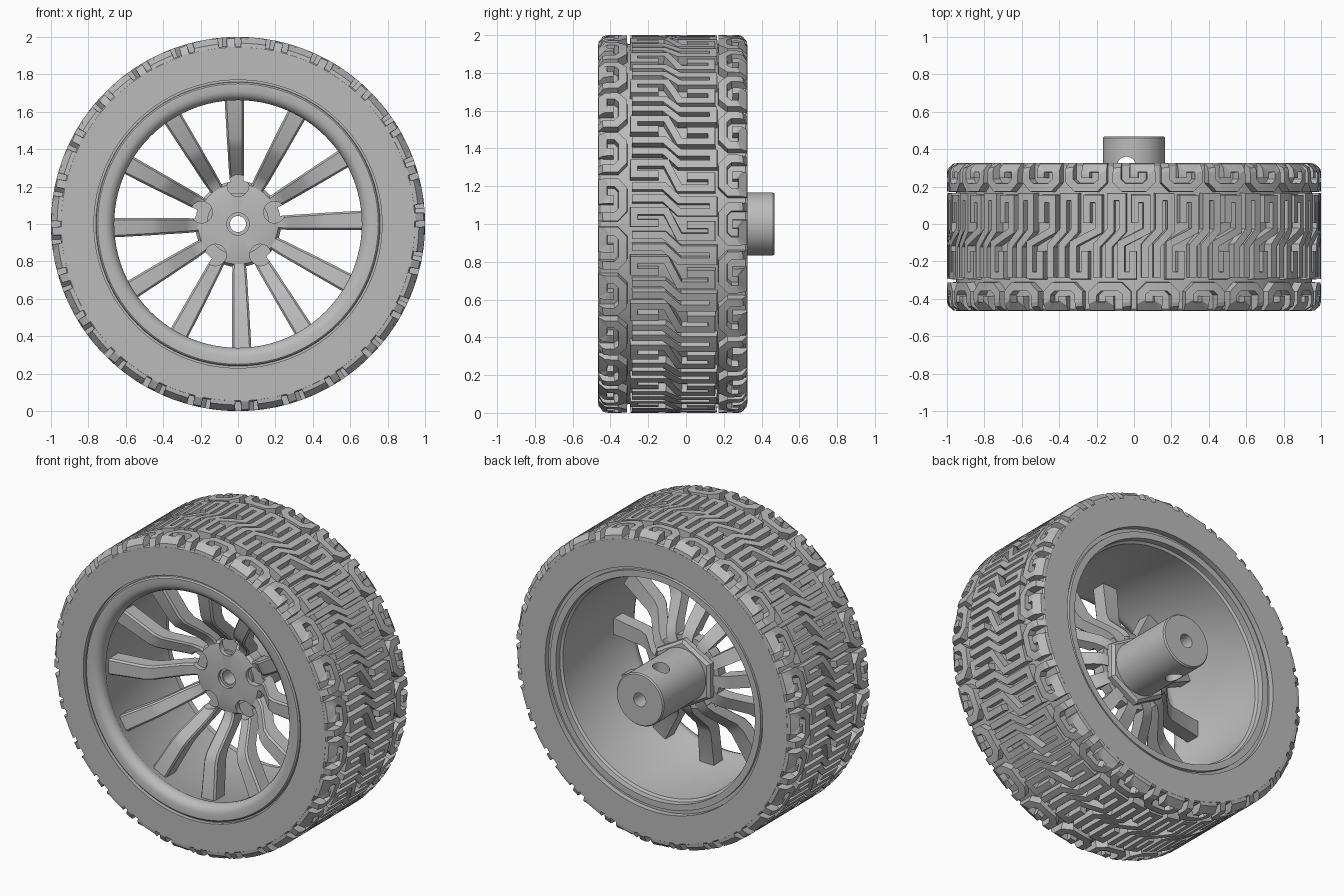
import bpy, bmesh, math
from mathutils import Vector

cube = bpy.data.objects.get("Cube")
if cube:
    bpy.data.objects.remove(cube)

grey = bpy.data.materials.new("plain grey")
grey.use_nodes = True
COLOUR = (0.5, 0.5, 0.5, 1)
grey.diffuse_color = COLOUR
grey.node_tree.nodes["Principled BSDF"].inputs["Base Color"].default_value = COLOUR

TAU = 2 * math.pi
MID = -0.07          # middle of the tyre width
HALF = 0.395         # half the tyre width
PITCHES = 24
STEP = TAU / PITCHES


def polar(r, angle, y):
    """Point around the wheel axis; angle 0 is up, positive towards +x."""
    return Vector((r * math.sin(angle), y, 1 + r * math.cos(angle)))


def finish(name, bm, smooth=None):
    bmesh.ops.recalc_face_normals(bm, faces=bm.faces)
    mesh = bpy.data.meshes.new(name)
    bm.to_mesh(mesh)
    bm.free()
    obj = bpy.data.objects.new(name, mesh)
    bpy.context.collection.objects.link(obj)
    mesh.materials.append(grey)
    if smooth:
        shade(obj, smooth)
    return obj


def activate(obj):
    bpy.ops.object.select_all(action='DESELECT')
    obj.select_set(True)
    bpy.context.view_layer.objects.active = obj


def shade(obj, degrees=30):
    activate(obj)
    bpy.ops.object.shade_smooth_by_angle(angle=math.radians(degrees))


def add_tube(bm, rows, closed):
    """Skin matching rows of points; closed joins last to first, else caps."""
    rings = [[bm.verts.new(p) for p in row] for row in rows]
    pairs = list(zip(rings, rings[1:]))
    if closed:
        pairs.append((rings[-1], rings[0]))
    else:
        bm.faces.new(rings[0])
        bm.faces.new(rings[-1])
    for a, b in pairs:
        for i in range(len(a)):
            j = (i + 1) % len(a)
            bm.faces.new((a[i], a[j], b[j], b[i]))


def lathe(name, profile, segments=96, smooth=30):
    bm = bmesh.new()
    add_tube(bm, [[polar(r, k * TAU / segments, y) for r, y in profile]
                  for k in range(segments)], True)
    return finish(name, bm, smooth)


def cut(obj, cutter):
    mod = obj.modifiers.new("cut", 'BOOLEAN')
    mod.operation = 'DIFFERENCE'
    mod.solver = 'EXACT'
    mod.object = cutter
    activate(obj)
    bpy.ops.object.modifier_apply(modifier=mod.name)


def rods(name, ends, radius, sides=32):
    """Cylinders between pairs of points, used as cutters."""
    bm = bmesh.new()
    for a, b in ends:
        turn = (b - a).to_track_quat('Z', 'Y')
        rim = [turn @ Vector((radius * math.cos(k * TAU / sides),
                              radius * math.sin(k * TAU / sides), 0))
               for k in range(sides)]
        add_tube(bm, [[p + a for p in rim], [p + b for p in rim]], False)
    obj = finish(name, bm)
    obj.hide_render = True
    return obj


# Tyre carcass
front, back = MID - HALF, MID + HALF
lathe("tyre_body", [(0.77, front), (0.945, front), (0.952, front + 0.01),
                    (0.952, back - 0.01), (0.945, back), (0.77, back)], 144)


# Tread: raised bars wrapped round the carcass
def tread_top(y):
    over = abs(y - MID) - (HALF - 0.05)
    return 0.95 + (math.sqrt(max(0.0, 0.0025 - over * over)) if over > 0 else 0.05)


def bar_rows(path, width):
    pts = [Vector(p) for p in path]
    sides = []
    for i, p in enumerate(pts):
        d0 = (p - pts[i - 1]).normalized() if i else None
        d1 = (pts[i + 1] - p).normalized() if i < len(pts) - 1 else None
        d0, d1 = d0 or d1, d1 or d0
        n = Vector((-d0.y - d1.y, d0.x + d1.x)).normalized()
        reach = width / 2 / max(0.5, n.dot(Vector((-d0.y, d0.x))))
        sides.append((p + n * reach, p - n * reach))
    rows = [sides[0]]
    for (a0, b0), (a1, b1) in zip(sides, sides[1:]):
        count = max(1, math.ceil((a1 - a0 + b1 - b0).length / 0.05))
        rows += [(a0.lerp(a1, k / count), b0.lerp(b1, k / count))
                 for k in range(1, count + 1)]
    return rows


def add_bar(bm, path, width, turn):
    rows = []
    for a, b in bar_rows(path, width):
        ta, tb = a.lerp(b, 0.06), b.lerp(a, 0.06)
        rows.append([polar(0.94, turn + a.x, a.y), polar(tread_top(ta.y), turn + ta.x, ta.y),
                     polar(tread_top(tb.y), turn + tb.x, tb.y), polar(0.94, turn + b.x, b.y)])
    add_bar_rows = [[p for p in row] for row in rows]
    add_tube(bm, add_bar_rows, False)


def flip(path):
    return [(-u, -v) for u, v in path]


# Paths are (around, across) from the tyre middle
half_hook = [(0.005, 0.075), (0.005, 0.205), (0.07, 0.205), (0.07, 0.035)]
s_hook = half_hook + flip(half_hook)[::-1]
z_hook = [(0.06, -0.215), (0.06, -0.045), (0.135, 0.035), (0.135, 0.215),
          (0.2, 0.215), (0.2, 0.035), (0.125, -0.045), (0.125, -0.215)]
shoulder = [(-0.092, HALF), (-0.092, 0.30), (-0.055, 0.265), (0.055, 0.265),
            (0.092, 0.30), (0.092, 0.37), (0.0, 0.37), (0.0, 0.315)]

bm = bmesh.new()
for k in range(PITCHES):
    for path, width, shift in ((s_hook, 0.044, 0), (z_hook, 0.044, 0),
                               (shoulder, 0.05, 0), (flip(shoulder), 0.05, 0.5)):
        add_bar(bm, [(u, v + MID) for u, v in path], width, (k + shift) * STEP)
finish("tread_blocks", bm)

# Rim barrel with a rounded front lip and a stepped back edge
lathe("rim", [(0.78, -0.44), (0.76, -0.44), (0.758, -0.455), (0.75, -0.462),
              (0.71, -0.462), (0.69, -0.455), (0.672, -0.44), (0.662, -0.415),
              (0.662, -0.39), (0.68, -0.36), (0.69, 0.26), (0.705, 0.27),
              (0.705, 0.31), (0.745, 0.31), (0.745, 0.29), (0.78, 0.29)], 96, 40)

# Twelve dished spokes: radius, front depth, half width
stations = [(0.69, -0.34, 0.052), (0.46, -0.305, 0.046), (0.41, -0.28, 0.044),
            (0.28, -0.14, 0.04), (0.235, -0.108, 0.037), (0.165, -0.098, 0.032)]
bm = bmesh.new()
for k in range(12):
    angle = k * TAU / 12 - 0.03
    side = Vector((math.cos(angle), 0, -math.sin(angle)))
    add_tube(bm, [[polar(r, angle, y + 0.012) - side * w,
                   polar(r, angle, y) - side * (w - 0.01),
                   polar(r, angle, y) + side * (w - 0.01),
                   polar(r, angle, y + 0.012) + side * w,
                   polar(r, angle, y + 0.1) + side * w,
                   polar(r, angle, y + 0.1) - side * w] for r, y, w in stations], False)
spokes = finish("spokes", bm)

# Hub: front disc, hexagonal collar and rear shaft
disc = lathe("hub_disc", [(0.045, -0.095), (0.06, -0.095), (0.06, -0.115), (0.17, -0.115),
                          (0.215, -0.105), (0.23, -0.085), (0.23, -0.01), (0.045, -0.01)],
             64, None)
lathe("hex_collar", [(0.1, -0.03), (0.22, -0.03), (0.22, 0.025), (0.2, 0.04), (0.1, 0.04)],
      6, None)
shaft = lathe("hub_shaft", [(0.043, -0.09), (0.167, -0.09), (0.167, 0.46),
                            (0.16, 0.468), (0.043, 0.468)], 64, None)

# Five lug cups in the hub face and a cross hole through the shaft
lugs = rods("lug_cutter", [(polar(0.205, k * TAU / 5, -0.3), polar(0.205, k * TAU / 5, -0.075))
                           for k in range(5)], 0.058)
cut(disc, lugs)
cut(spokes, lugs)
cross = rods("cross_hole_cutter", [(Vector((-0.04, 0.31, 0.7)), Vector((-0.04, 0.31, 1.3)))], 0.05)
cut(shaft, cross)
for helper in (lugs, cross):
    bpy.data.objects.remove(helper)
for obj in (disc, shaft, spokes):
    shade(obj, 30)
